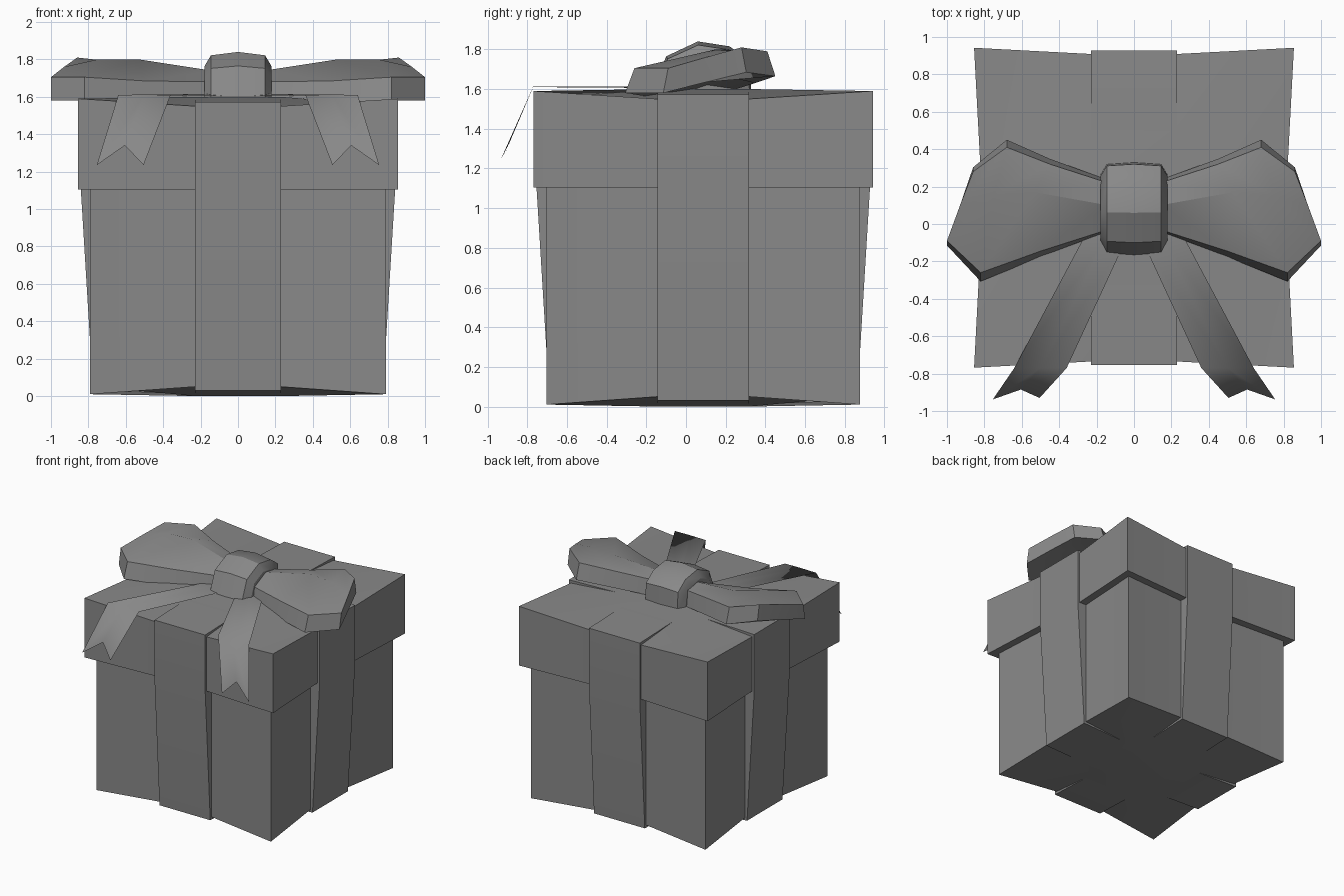
import bpy, bmesh, math
from mathutils import Vector

if "Cube" in bpy.data.objects:
    bpy.data.objects.remove(bpy.data.objects["Cube"])

GREY = (0.25, 0.25, 0.25, 1)
mat = bpy.data.materials.new("plain grey")
mat.use_nodes = True
mat.diffuse_color = GREY
mat.node_tree.nodes["Principled BSDF"].inputs["Base Color"].default_value = GREY

CY = 0.087     # depth centre of the box
BAND = 0.23    # half width of the ribbon
PINCH = 0.033  # how far the ribbon squeezes the walls


def finish(name, bm, angle=30, mirror=False):
    bmesh.ops.recalc_face_normals(bm, faces=bm.faces)
    me = bpy.data.meshes.new(name)
    bm.to_mesh(me)
    bm.free()
    me.materials.append(mat)
    ob = bpy.data.objects.new(name, me)
    bpy.context.collection.objects.link(ob)
    bpy.ops.object.select_all(action='DESELECT')
    ob.select_set(True)
    bpy.context.view_layer.objects.active = ob
    bpy.ops.object.shade_smooth_by_angle(angle=math.radians(angle))
    if mirror:
        ob.modifiers.new("mirror", 'MIRROR').use_mirror_merge = False
    return ob


def pinched_box(name, half, z0, z1, dent_low, dent_high):
    """Box split in thirds, its edges squeezed where the ribbon passes."""
    bm = bmesh.new()
    bmesh.ops.create_cube(bm, size=2)
    bmesh.ops.subdivide_edges(bm, edges=bm.edges[:], cuts=2, use_grid_fill=True)
    for v in bm.verts:
        x, y, z = v.co
        side = [abs(x) > 0.9, abs(y) > 0.9]
        r = half - PINCH if sum(side) == 1 else half
        px, py = [math.copysign(r if s else BAND, c) for s, c in zip(side, (x, y))]
        pz = z0 + (z1 - z0) * (z + 1) / 2
        dent = dent_low if z < 0 else dent_high
        if abs(z) > 0.9 and dent:
            inward = 1 if z < 0 else -1
            pz += inward * (-0.01, dent, 0)[sum(side)]
        v.co = (px, py + CY, pz)
    finish(name, bm)


def extrude_profile(name, points, half, turn=False):
    """Prism from an outline of (r, z) points, along x or along y."""
    bm = bmesh.new()
    rings = []
    for s in (-half, half):
        rings.append([bm.verts.new((r, s + CY, z) if turn else (s, r + CY, z))
                      for r, z in points])
    for ring in rings:
        bm.faces.new(ring)
    n = len(points)
    for i in range(n):
        j = (i + 1) % n
        bm.faces.new((rings[0][i], rings[0][j], rings[1][j], rings[1][i]))
    finish(name, bm)


def grid(bm, rows):
    """Quads between rows of points; returns the vertex rows."""
    vs = [[bm.verts.new(p) for p in row] for row in rows]
    for a, b in zip(vs, vs[1:]):
        for i in range(len(a) - 1):
            bm.faces.new((a[i], a[i + 1], b[i + 1], b[i]))
    return vs


# Box and lid
pinched_box("box_body", 0.79, 0.01, 1.2, 0.04, 0)
pinched_box("box_lid", 0.855, 1.105, 1.59, 0, 0.04)

# Ribbon bands wrapped both ways around the box
side = [(BAND, 0.01), (0.775, 0.03), (0.84, 1.1), (0.84, 1.572), (BAND, 1.59)]
outline = side + [(-r, z) for r, z in reversed(side)]
extrude_profile("ribbon_front_to_back", outline, BAND)
extrude_profile("ribbon_side_to_side", outline, BAND, turn=True)

# Bow loops: back edge, ridge and front edge from the knot to the tip
top = [[(0.14, 0.22, 1.72), (0.14, 0.1, 1.74), (0.14, -0.03, 1.68)],
       [(0.45, 0.32, 1.755), (0.53, 0.17, 1.80), (0.5, -0.145, 1.685)],
       [(0.68, 0.41, 1.79), (0.75, 0.15, 1.80), (0.82, -0.26, 1.705)],
       [(0.86, 0.28, 1.81), (0.93, 0.1, 1.76), (1.0, -0.09, 1.705)]]
low = [[(x, 0.1 + (y - 0.1) * 1.13, z - 0.125) for x, y, z in row] for row in top]
bm = bmesh.new()
a, b = grid(bm, top), grid(bm, low)


def rim(g):
    return g[0] + [r[-1] for r in g[1:]] + g[-1][-2::-1] + [r[0] for r in g[-2:0:-1]]


ra, rb = rim(a), rim(b)
for i in range(len(ra)):
    bm.faces.new((ra[i - 1], ra[i], rb[i], rb[i - 1]))
finish("bow_loops", bm, mirror=True)

# Knot: one profile, narrowed towards its two ends
profile = [(-0.165, 1.6), (-0.1, 1.765), (0.06, 1.84), (0.22, 1.815),
           (0.32, 1.74), (0.33, 1.58)]
bm = bmesh.new()
rows = []
for x, sy, sz in ((-0.18, 0.72, 0.7), (-0.145, 0.96, 0.93), (0, 1, 1),
                  (0.145, 0.96, 0.93), (0.18, 0.72, 0.7)):
    rows.append([(x, 0.09 + (y - 0.09) * sy, 1.58 + (z - 1.58) * sz)
                 for y, z in profile])
g = grid(bm, rows)
for row in (g[0], g[-1]):
    bm.faces.new(row)
bm.faces.new(rim([[r[0], r[-1]] for r in g]))
finish("bow_knot", bm)

# Ribbon tails: thin sheets folded over the front edge of the lid
tail = [[(0.05, -0.1, 1.605), (0.14, -0.06, 1.615), (0.24, -0.02, 1.605)],
        [(0.36, -0.77, 1.61), (0.5, -0.77, 1.612), (0.64, -0.77, 1.61)],
        [(0.505, -0.93, 1.235), (0.605, -0.885, 1.34), (0.755, -0.938, 1.235)]]
bm = bmesh.new()
grid(bm, tail)
finish("bow_tails", bm, angle=90, mirror=True)
